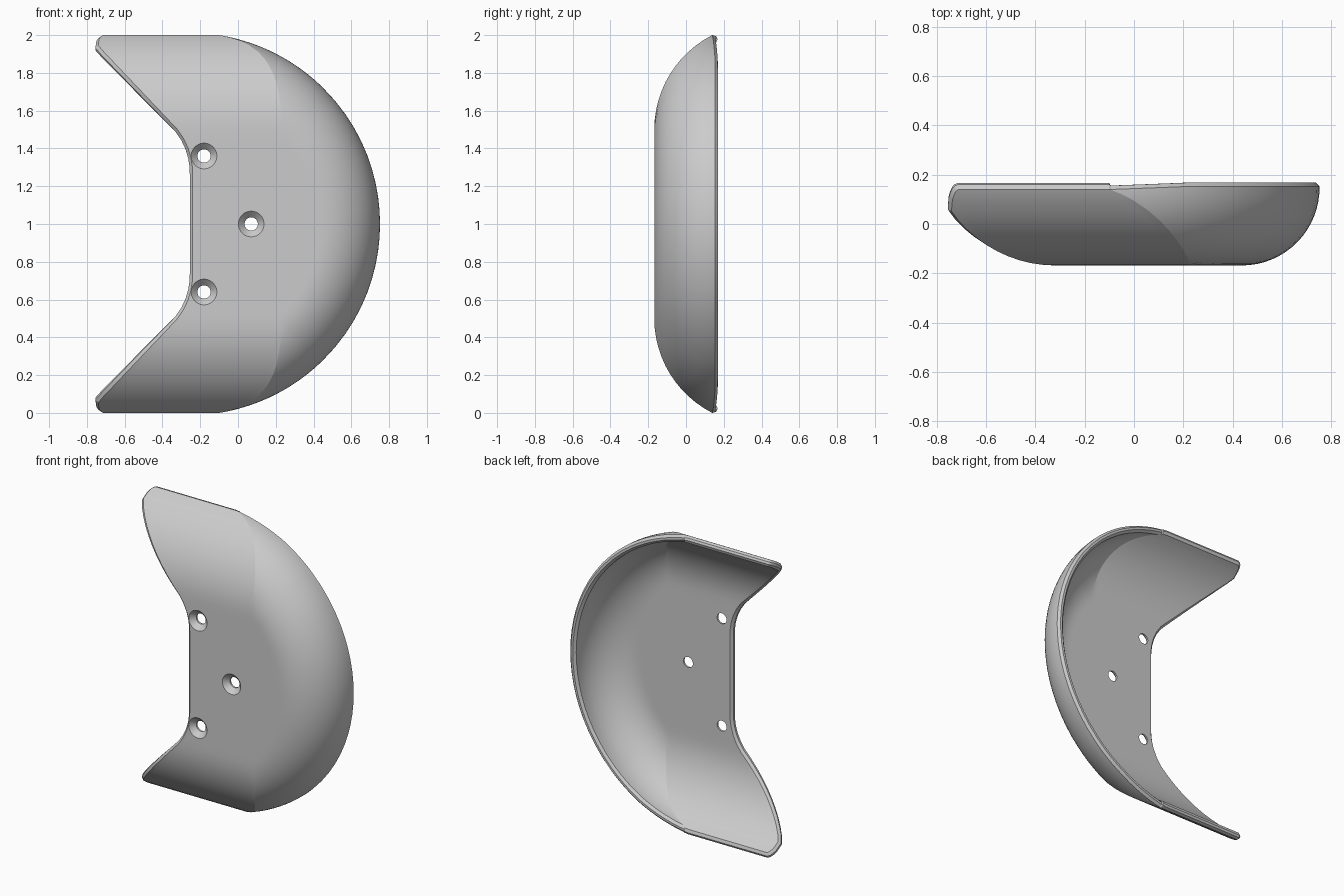
import bpy, bmesh
from math import sin, cos, asin, acos, atan2, sqrt, pi, radians
from mathutils import Vector

cube = bpy.data.objects.get("Cube")
if cube:
    bpy.data.objects.remove(cube, do_unlink=True)

FRONT = -0.168            # y of the flat front face
THICK, ROUND = 0.045, 0.015
HALF_FLAT = 0.5           # half height of the flat band
ARM_R, ARM_DEPTH = 0.56, 0.308
DOME_X, DOME_R, DOME_EDGE = -0.261, 1.013, 0.315
DOME_Y = FRONT + DOME_EDGE


def cut_x(d):
    """Left edge of the shell at distance d from mid height."""
    d = abs(d)
    if d < 0.27:
        return -0.24
    if d < 0.53:
        return -0.24 - 0.37 + sqrt(0.37 ** 2 - (d - 0.27) ** 2)
    x = max(-0.74, -0.348 - 0.95 * (d - 0.53))
    if d > 0.95:
        k = min(1, (d - 0.95) / 0.05)
        x = max(x, -0.74 + 0.03 * (1 - sqrt(1 - k * k)))
    return x


def dome_point(s):
    """Radius and y on the dome profile at arc length s."""
    end = DOME_EDGE * pi / 2
    a = min(s, end) / DOME_EDGE
    return (DOME_R - DOME_EDGE + DOME_EDGE * sin(a),
            DOME_Y - DOME_EDGE * cos(a) + max(0, s - end))


def dome_length(y):
    if y > DOME_Y:
        return DOME_EDGE * pi / 2 + y - DOME_Y
    return DOME_EDGE * acos(min(1, (DOME_Y - y) / DOME_EDGE))


# Rows of the shell: flat band in the middle, curved arms above and below
sweep = asin(HALF_FLAT / ARM_R)
fractions = sorted([i / 12 for i in range(1, 13)] + [0.94, 0.97, 0.985, 0.995])
arm = [(HALF_FLAT + ARM_R * sin(f * sweep),
        FRONT + ARM_R * (1 - cos(f * sweep))) for f in fractions]
rows = [(-d, y) for d, y in reversed(arm)]
rows += [(-HALF_FLAT + i / 20, FRONT) for i in range(21)]
rows += arm


def crease_x(d, y):
    radius = dome_point(dome_length(y))[0]
    return DOME_X + sqrt(radius ** 2 - d * d)


tip_d, tip_y = arm[-1]
tip_angle = atan2(tip_d, crease_x(tip_d, tip_y) - DOME_X)

# Outer sheet: straight arms up to the crease, then the dome
bm = bmesh.new()
grid = []
for d, y in rows:
    x0, x1 = cut_x(d), crease_x(d, y)
    points = [(x0 + (x1 - x0) * f, y, 1 + d) for f in (0, 0.05, 0.95, 1)]
    angle = atan2(d, x1 - DOME_X)
    ramp = min(1, max(0, tip_angle - abs(angle)) / radians(20))
    s0, s1 = dome_length(y), dome_length(tip_y + 0.013 * ramp)
    for i in range(1, 17):
        radius, py = dome_point(s0 + (s1 - s0) * i / 16)
        points.append((DOME_X + radius * cos(angle), py,
                       1 + radius * sin(angle)))
    grid.append([bm.verts.new(p) for p in points])
for low, high in zip(grid, grid[1:]):
    for c in range(len(low) - 1):
        bm.faces.new((low[c], low[c + 1], high[c + 1], high[c]))
bmesh.ops.remove_doubles(bm, verts=bm.verts[:], dist=1e-5)
bm.normal_update()

# Outward direction along the open border
outward, border = {}, []
for e in bm.edges:
    if e.is_boundary:
        loop = e.link_loops[0]
        a, b = loop.vert, loop.link_loop_next.vert
        border.append((a, b))
        side = (b.co - a.co).cross(loop.face.normal).normalized()
        for v in (a, b):
            outward[v] = outward.get(v, Vector()) + side

# Inner sheet and rounded rim
outer_faces = bm.faces[:]
outer_verts = bm.verts[:]
normals = {v: v.normal.copy() for v in outer_verts}
offsets = {v: THICK * min(1.2, v.calc_shell_factor()) for v in outer_verts}
inner = {v: bm.verts.new(v.co - normals[v] * offsets[v]) for v in outer_verts}
for f in outer_faces:
    bm.faces.new([inner[v] for v in reversed(f.verts[:])])
rim = {}
for v, side in outward.items():
    push = side.normalized() * ROUND
    rim[v] = [v,
              bm.verts.new(v.co + push - normals[v] * ROUND),
              bm.verts.new(v.co + push - normals[v] * (offsets[v] - ROUND)),
              inner[v]]
for a, b in border:
    for i in range(3):
        bm.faces.new((rim[b][i], rim[a][i], rim[a][i + 1], rim[b][i + 1]))
mesh = bpy.data.meshes.new("curved_shell")
bm.to_mesh(mesh)
bm.free()
shell = bpy.data.objects.new("curved_shell", mesh)
bpy.context.collection.objects.link(shell)

grey = bpy.data.materials.new("plain_grey")
grey.use_nodes = True
colour = (0.6, 0.6, 0.6, 1)
grey.diffuse_color = colour
for node in grey.node_tree.nodes:
    if node.type == 'BSDF_PRINCIPLED':
        node.inputs["Base Color"].default_value = colour
mesh.materials.append(grey)


def cut_hole(x, z, r1, r2, depth, y):
    """Subtract a cone or cylinder whose axis runs front to back."""
    bpy.ops.mesh.primitive_cone_add(vertices=48, radius1=r1, radius2=r2,
                                    depth=depth, location=(x, y, z),
                                    rotation=(-pi / 2, 0, 0))
    cutter = bpy.context.object
    cutter.name = "hole_cutter"
    cutter.hide_render = True
    cutter.data.materials.append(grey)
    mod = shell.modifiers.new("hole", 'BOOLEAN')
    mod.operation = 'DIFFERENCE'
    mod.solver = 'EXACT'
    mod.object = cutter
    bpy.ops.object.select_all(action='DESELECT')
    shell.select_set(True)
    bpy.context.view_layer.objects.active = shell
    bpy.ops.object.modifier_apply(modifier=mod.name)
    bpy.data.objects.remove(cutter, do_unlink=True)


# Three countersunk screw holes
for x, z in ((-0.18, 1.36), (0.07, 1), (-0.18, 0.64)):
    cut_hole(x, z, 0.035, 0.035, 0.3, FRONT)
    cut_hole(x, z, 0.078, 0.028, 0.05, FRONT + 0.015)

bpy.ops.object.select_all(action='DESELECT')
shell.select_set(True)
bpy.context.view_layer.objects.active = shell
bpy.ops.object.shade_smooth_by_angle(angle=radians(10))
